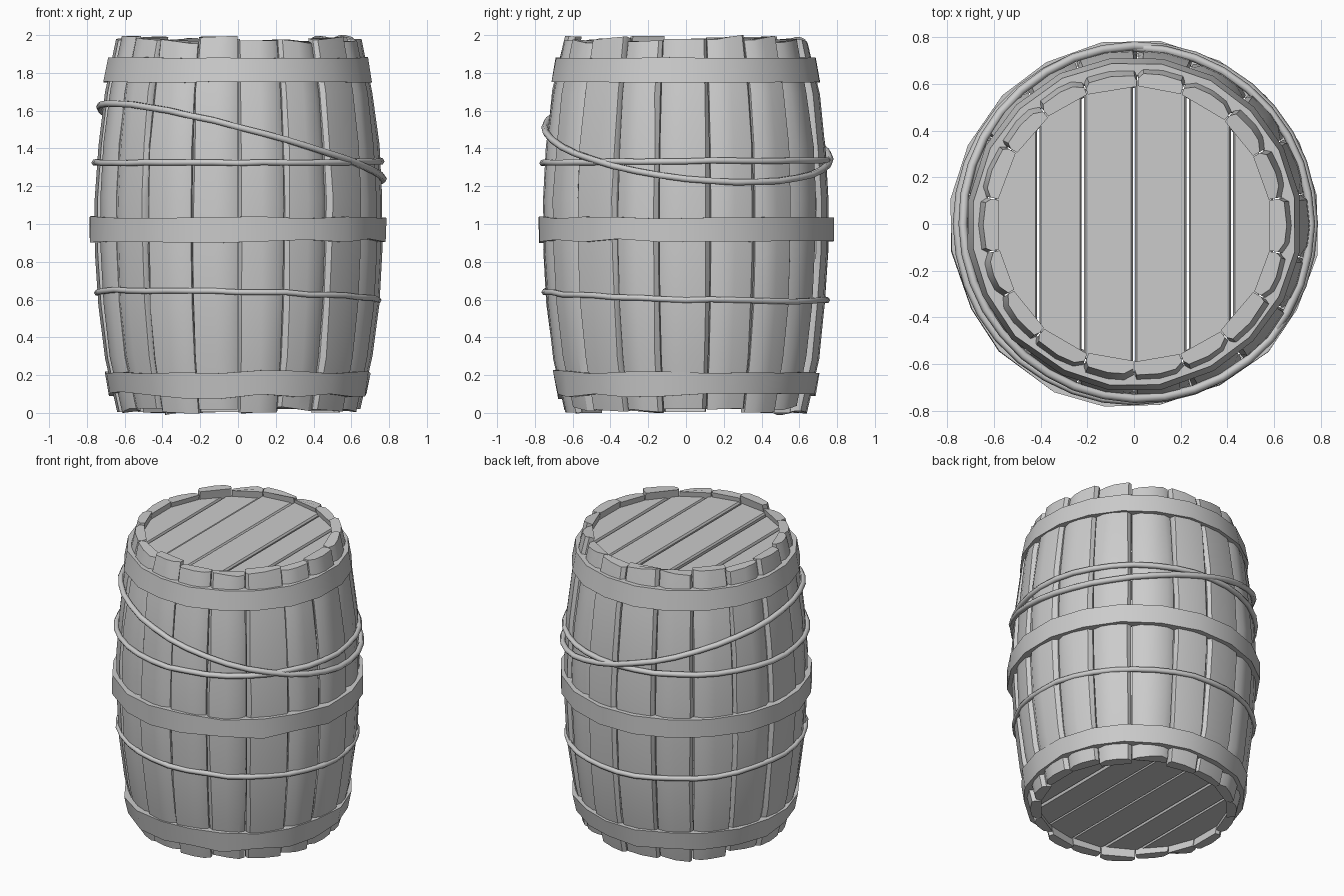
import bpy, bmesh, math, random
from math import sin, cos, pi, tau, sqrt

random.seed(7)
if "Cube" in bpy.data.objects:
    bpy.data.objects.remove(bpy.data.objects["Cube"], do_unlink=True)

grey = bpy.data.materials.new("plain grey")
grey.use_nodes = True
colour = (0.6, 0.6, 0.6, 1)
grey.diffuse_color = colour
grey.node_tree.nodes["Principled BSDF"].inputs["Base Color"].default_value = colour


def jitter(a):
    return random.uniform(-a, a)


def radius(z):
    """Outer radius of the bulging barrel wall."""
    return 0.757 - 0.108 * (z - 1) ** 2


def polar(r, a, z):
    return (r * cos(a), r * sin(a), z)


def loft(name, rings, closed=False, sharp=32):
    """Skin a list of equal point rings, capping the ends unless closed."""
    bm = bmesh.new()
    vs = [[bm.verts.new(p) for p in ring] for ring in rings]
    pairs = list(zip(vs, vs[1:])) + ([(vs[-1], vs[0])] if closed else [])
    n = len(vs[0])
    for a, b in pairs:
        for i in range(n):
            j = (i + 1) % n
            bm.faces.new((a[i], a[j], b[j], b[i]))
    if not closed:
        bm.faces.new(vs[0])
        bm.faces.new(vs[-1])
    bmesh.ops.recalc_face_normals(bm, faces=bm.faces)
    mesh = bpy.data.meshes.new(name)
    bm.to_mesh(mesh)
    bm.free()
    mesh.materials.append(grey)
    mesh.shade_smooth()
    mesh.set_sharp_from_angle(angle=math.radians(sharp))
    obj = bpy.data.objects.new(name, mesh)
    bpy.context.collection.objects.link(obj)
    return obj


# Wall staves: curved boards with uneven chamfers and ragged ends
STAVES = 18
step = tau / STAVES
seams = [-pi / 2 + i * step + (jitter(0.025) if i else 0) for i in range(STAVES)]
seams.append(seams[0] + tau)
for i in range(STAVES):
    a0, a1 = seams[i] + 0.004, seams[i + 1] - 0.004
    cut0, cut1 = random.choice((0.02, 0.03, 0.07)), random.choice((0.02, 0.03, 0.06))
    lift = jitter(0.006)
    bottom, top = random.uniform(0.0, 0.035), random.uniform(1.965, 1.995)
    rings = []
    for k in range(8):
        t = k / 7
        z = bottom + (top - bottom) * t
        end = k in (0, 7)
        r = radius(z) + lift + jitter(0.004) - (0.012 if end else 0)
        inner = radius(z) - 0.065
        w0, w1 = cut0 + jitter(0.008), cut1 + jitter(0.008)
        tilt = jitter(0.012) if end else 0
        rings.append([
            polar(inner, a0, z), polar(r - 0.022, a0, z + tilt),
            polar(r, a0 + w0, z + tilt), polar(r + 0.004, (a0 + a1) / 2, z),
            polar(r, a1 - w1, z - tilt), polar(r - 0.022, a1, z - tilt),
            polar(inner, a1, z)])
    # Slightly narrowed end rings soften the board tips
    loft(f"stave_{i + 1}", rings)


# Lids: parallel planks trimmed to a disc
def lid(name, z, face):
    r = 0.615
    edges = [-0.6, -0.41, -0.22, 0.0, 0.23, 0.42, 0.6]
    for i, (x0, x1) in enumerate(zip(edges, edges[1:])):
        x0, x1 = x0 + 0.005, x1 - 0.005
        xs = [x0 + (x1 - x0) * t / 3 for t in range(4)]
        outline = [(x, -sqrt(r * r - x * x)) for x in xs]
        outline += [(x, sqrt(r * r - x * x)) for x in reversed(xs)]
        mid = (x0 + x1) / 2
        level = z + jitter(0.006)
        lean = jitter(0.05)

        def ring(h, s):
            return [(mid + (x - mid) * s, y, h + (x - mid) * lean) for x, y in outline]
        loft(f"{name}_plank_{i + 1}",
             [ring(level - face * 0.06, 1), ring(level - face * 0.012, 1),
              ring(level, 0.92)])


lid("top_lid", 1.935, 1)
lid("bottom_lid", 0.06, -1)


# Hoops: beaten bands with few sides and dented rims
def hoop(name, low, high, out, dent, sides=20):
    rings = []
    for i in range(sides):
        a = tau * (i + 0.5) / sides + jitter(0.03)
        front = a > pi and a < 1.95 * pi
        d = dent if front else dent * 0.35
        lo, hi = low + jitter(d), high + jitter(d * 0.6)
        push = jitter(d * 0.6)
        section = [(radius(low) - 0.03, lo), (radius(low) + out + push, lo),
                   (radius(high) + out + push + jitter(d * 0.4), hi),
                   (radius(high) - 0.03, hi)]
        rings.append([polar(r, a, z) for r, z in section])
    loft(name, rings, closed=True, sharp=25)


hoop("top_hoop", 1.75, 1.88, 0.022, 0.006)
hoop("middle_hoop", 0.91, 1.035, 0.033, 0.012)
hoop("bottom_hoop", 0.095, 0.215, 0.024, 0.022)


# Ropes: thin rings, each lying in a tilted plane
def rope(name, height, tilt_x, tilt_y, out, thick, wobble, sides=36):
    rings = []
    for i in range(sides):
        a = tau * i / sides
        z = height + tilt_x * cos(a) + tilt_y * sin(a) + jitter(wobble)
        r = radius(z) + out + jitter(wobble * 0.5)
        rings.append([polar(r + thick * cos(b), a, z + thick * sin(b))
                      for b in (tau * k / 6 for k in range(6))])
    loft(name, rings, closed=True, sharp=70)


rope("slanted_rope", 1.43, -0.19, -0.085, 0.018, 0.019, 0.002)
rope("upper_rope", 1.33, 0.003, 0.006, 0.012, 0.018, 0.003)
rope("lower_rope", 0.62, -0.02, -0.022, 0.005, 0.017, 0.005)
